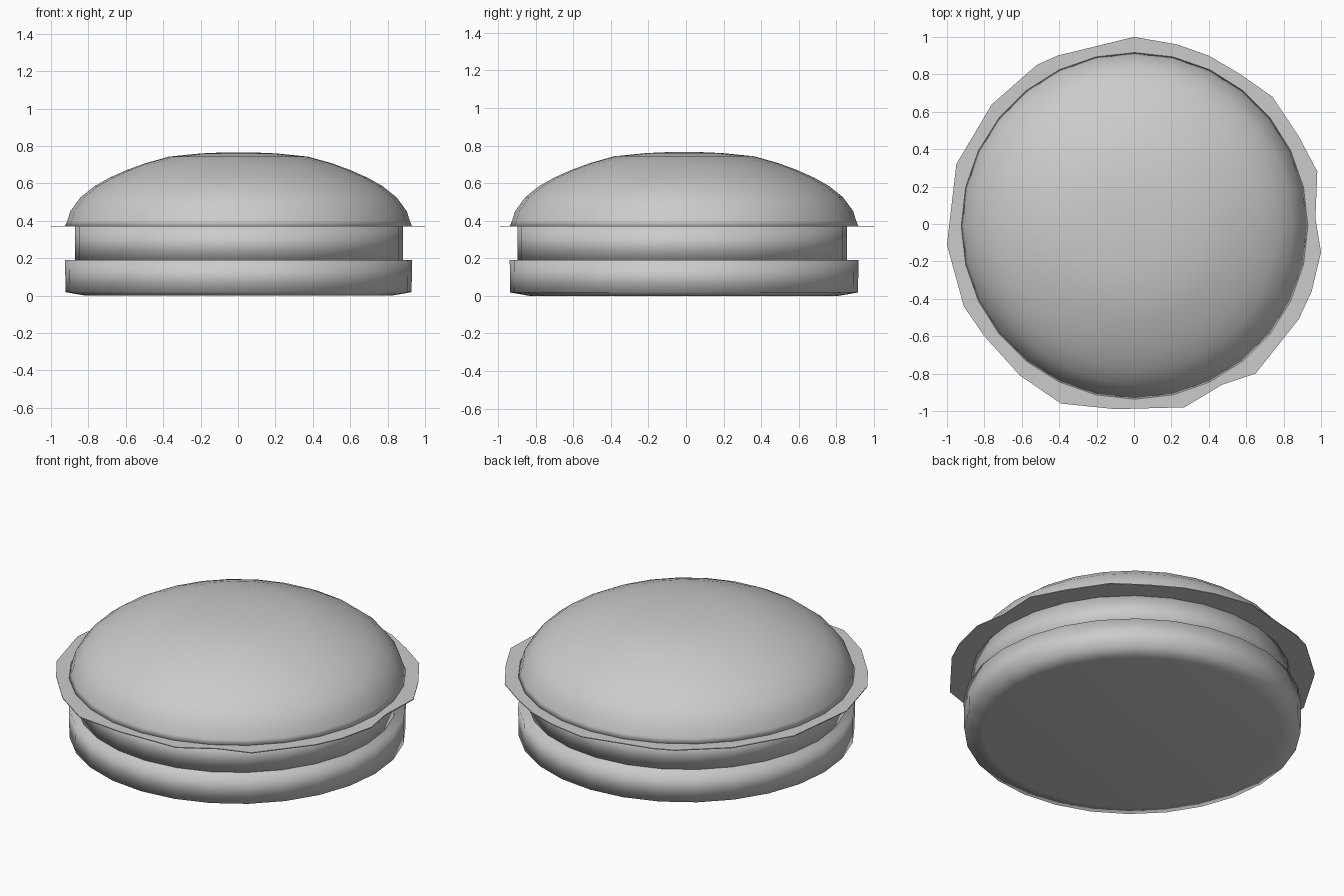
import bpy, bmesh, math

if "Cube" in bpy.data.objects:
    bpy.data.objects.remove(bpy.data.objects["Cube"])

SIDES = 28
CENTRE = (0.003, -0.01)


def finish(name, bm, smooth=True):
    bmesh.ops.recalc_face_normals(bm, faces=bm.faces)
    mesh = bpy.data.meshes.new(name)
    bm.to_mesh(mesh)
    bm.free()
    for p in mesh.polygons:
        p.use_smooth = smooth
    ob = bpy.data.objects.new(name, mesh)
    bpy.context.collection.objects.link(ob)
    return ob


def lathe(name, profile, centre=CENTRE):
    """Revolve (radius, z) rings; close both ends."""
    bm = bmesh.new()
    rings = []
    for r, z in profile:
        rings.append([bm.verts.new((centre[0] + r * math.cos(2 * math.pi * i / SIDES),
                                    centre[1] + r * math.sin(2 * math.pi * i / SIDES), z))
                      for i in range(SIDES)])
    for a, b in zip(rings, rings[1:]):
        for i in range(SIDES):
            j = (i + 1) % SIDES
            bm.faces.new((a[i], a[j], b[j], b[i]))
    bm.faces.new(rings[0][::-1])
    bm.faces.new(rings[-1])
    return finish(name, bm)


# Bottom bun: flat disc with a slightly tucked lower rim
lathe("bottom_bun", [(0.82, 0.0), (0.925, 0.018), (0.928, 0.19)])

# Patty: narrower disc
lathe("patty", [(0.877, 0.185), (0.877, 0.37)], (0.005, -0.02))

# Top bun: domed lathe
lathe("top_bun", [(0.928, 0.37), (0.915, 0.40), (0.90, 0.45), (0.845, 0.525),
                  (0.77, 0.585), (0.69, 0.63), (0.60, 0.67), (0.50, 0.707),
                  (0.37, 0.743), (0.20, 0.76), (0.06, 0.766)])

# Lettuce: thin ragged leaf between patty and top bun
outline = [(0, 1), (.23, .96), (.40, .90), (.57, .80), (.74, .68), (.88, .47),
           (.98, .28), (.97, .03), (1, -.15), (.95, -.36), (.88, -.51), (.65, -.80),
           (.47, -.86), (.27, -.98), (-.10, -.99), (-.39, -.96), (-.61, -.81),
           (-.80, -.60), (-.91, -.44), (-1, -.11), (-.95, .32), (-.76, .64),
           (-.52, .85), (-.41, .90)]
bm = bmesh.new()
leaf = bm.faces.new([bm.verts.new((x, y, 0.368)) for x, y in outline])
ext = bmesh.ops.extrude_face_region(bm, geom=[leaf])
bmesh.ops.translate(bm, vec=(0, 0, 0.005),
                    verts=[v for v in ext["geom"] if isinstance(v, bmesh.types.BMVert)])
if leaf.is_valid and len(bm.faces) == len(outline) + 1:
    bm.faces.new([v for v in bm.verts if v.co.z < 0.37])
finish("lettuce", bm, smooth=False)
